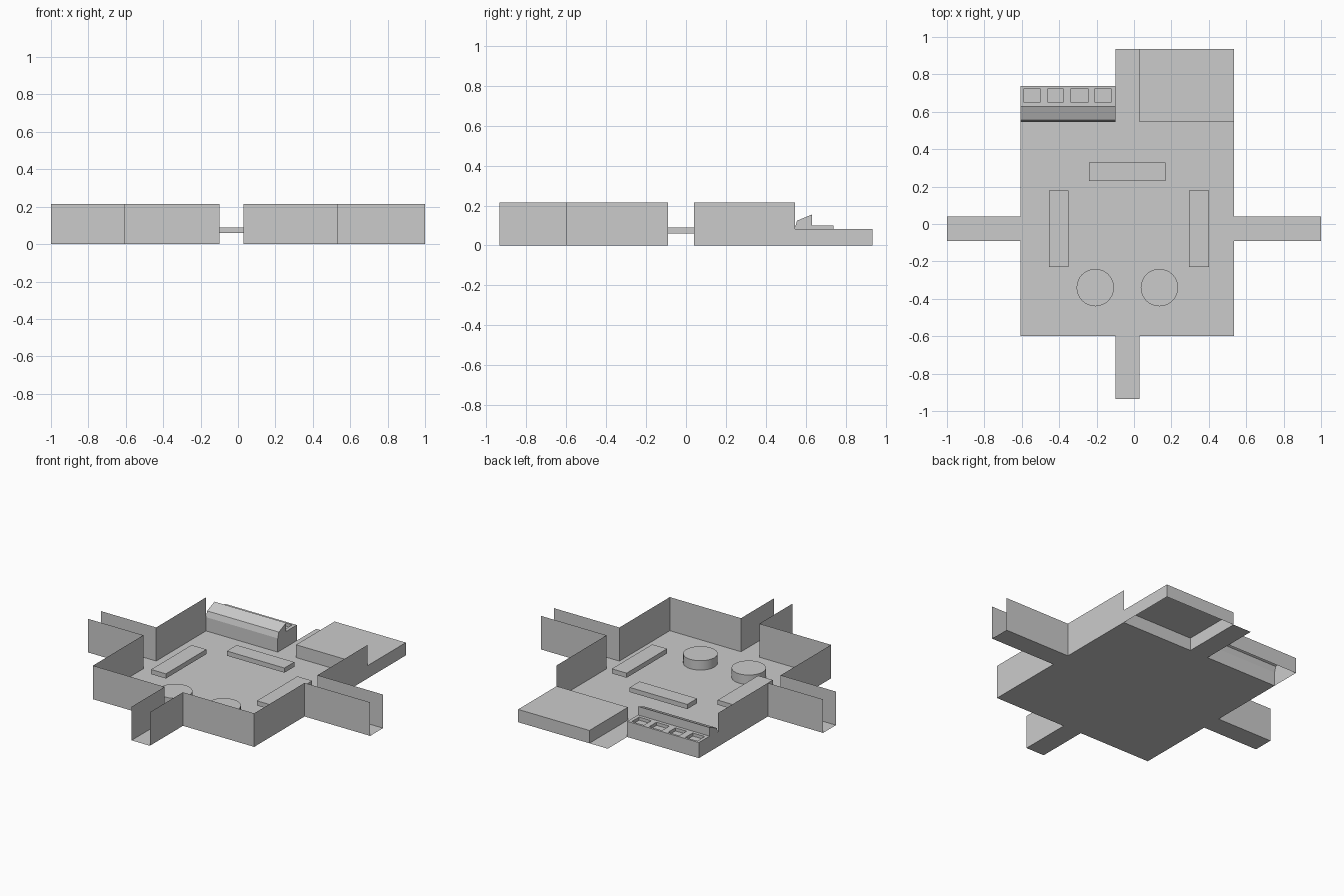
import bpy, bmesh, math

if "Cube" in bpy.data.objects:
    bpy.data.objects.remove(bpy.data.objects["Cube"])

# Main plan dimensions
X0, X1 = -0.608, 0.535      # room sides
Y0, Y1 = -0.60, 0.545       # room front and back
CX0, CX1 = -0.10, 0.03      # front/back corridor
CY0, CY1 = -0.09, 0.04      # side corridors
YF, YB = -0.935, 0.935      # corridor ends
H = 0.215                   # wall height


def build(name, polys):
    """One object from a list of polygons, welded."""
    bm = bmesh.new()
    for p in polys:
        bm.faces.new([bm.verts.new(c) for c in p])
    bmesh.ops.remove_doubles(bm, verts=bm.verts, dist=1e-5)
    bmesh.ops.recalc_face_normals(bm, faces=bm.faces)
    me = bpy.data.meshes.new(name)
    bm.to_mesh(me)
    bm.free()
    ob = bpy.data.objects.new(name, me)
    bpy.context.collection.objects.link(ob)
    return ob


def rect(x0, x1, y0, y1, z=0.0):
    return [(x0, y0, z), (x1, y0, z), (x1, y1, z), (x0, y1, z)]


def wall(a, b, z0=0.0, z1=H):
    return [(*a, z0), (*b, z0), (*b, z1), (*a, z1)]


def wall_path(name, pts):
    return build(name, [wall(a, b) for a, b in zip(pts, pts[1:])])


def box(name, x0, x1, y0, y1, z0, z1, bottom=True):
    c = [(x0, y0), (x1, y0), (x1, y1), (x0, y1)]
    polys = [wall(c[i], c[(i + 1) % 4], z0, z1) for i in range(4)]
    polys.append(rect(x0, x1, y0, y1, z1))
    if bottom:
        polys.append(rect(x0, x1, y0, y1, z0)[::-1])
    return build(name, polys)


# Floors
build("room_floor", [rect(X0, X1, Y0, Y1)])
build("left_corridor_floor", [rect(-1, X0, CY0, CY1)])
build("right_corridor_floor", [rect(X1, 1, CY0, CY1)])
build("front_corridor_floor", [rect(CX0, CX1, YF, Y0)])
build("back_corridor_floor", [rect(CX0, CX1, Y1, YB)])

# Thin walls, each running along the room and into the corridors
wall_path("front_left_wall", [(CX0, YF), (CX0, Y0), (X0, Y0), (X0, CY0), (-1, CY0)])
wall_path("front_right_wall", [(CX1, YF), (CX1, Y0), (X1, Y0), (X1, CY0), (1, CY0)])
wall_path("back_left_wall", [(-1, CY1), (X0, CY1), (X0, Y1)])
wall_path("back_right_wall", [(1, CY1), (X1, CY1), (X1, Y1)])

# Raised platform, open underneath
box("raised_platform", CX1, X1, Y1, YB, 0, 0.082, bottom=False)

# Floating bars
box("left_bar", -0.455, -0.35, -0.23, 0.18, 0.06, 0.09)
box("right_bar", 0.295, 0.40, -0.23, 0.18, 0.06, 0.09)
box("back_bar", -0.24, 0.168, 0.23, 0.33, 0.06, 0.09)

# Round pedestals
for name, x in (("left_pedestal", -0.207), ("right_pedestal", 0.136)):
    bpy.ops.mesh.primitive_cylinder_add(vertices=32, radius=0.1, depth=0.06,
                                        location=(x, -0.34, 0.03))
    bpy.context.object.name = name
    bpy.ops.object.shade_smooth_by_angle(angle=math.radians(30))

# Console: extruded profile (y, z) with seats recessed into the rear ledge
LEDGE, DEPTH = 0.10, 0.02
profile = [(Y1, 0), (Y1, 0.088), (0.556, 0.124), (0.63, 0.155),
           (0.63, LEDGE), (0.738, LEDGE), (0.738, 0)]
polys = []
for i, ((ya, za), (yb, zb)) in enumerate(zip(profile, profile[1:])):
    if i != 4:
        polys.append([(X0, ya, za), (CX0, ya, za), (CX0, yb, zb), (X0, yb, zb)])
for x in (X0, CX0):
    polys.append([(x, y, z) for y, z in profile])
pockets = [(-0.588, -0.503), (-0.46, -0.38), (-0.337, -0.246), (-0.209, -0.123)]
xs = [X0] + [x for p in pockets for x in p] + [CX0]
ys = [0.63, 0.65, 0.724, 0.738]
for i, (xa, xb) in enumerate(zip(xs, xs[1:])):
    for j, (ya, yb) in enumerate(zip(ys, ys[1:])):
        if i % 2 and j == 1:
            c = rect(xa, xb, ya, yb)
            c = [p[:2] for p in c]
            polys += [wall(c[k], c[(k + 1) % 4], LEDGE - DEPTH, LEDGE) for k in range(4)]
            polys.append(rect(xa, xb, ya, yb, LEDGE - DEPTH))
        else:
            polys.append(rect(xa, xb, ya, yb, LEDGE))
build("console", polys)
